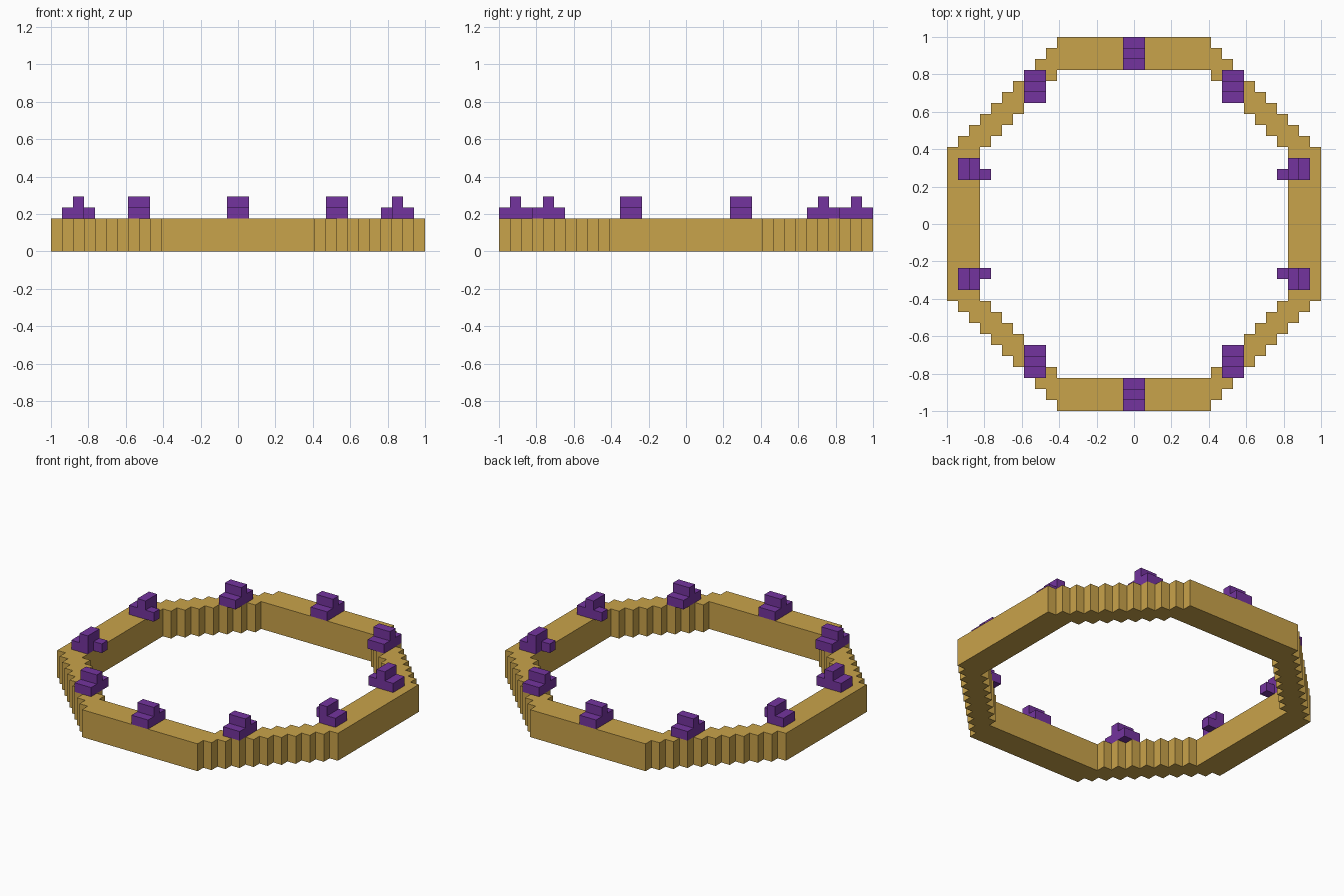
import bpy, bmesh
from mathutils import Vector

if "Cube" in bpy.data.objects:
    bpy.data.objects.remove(bpy.data.objects["Cube"])

U = 1 / 17  # one block


def material(name, color):
    m = bpy.data.materials.new(name)
    m.diffuse_color = (*color, 1)
    m.use_nodes = True
    m.node_tree.nodes["Principled BSDF"].inputs["Base Color"].default_value = m.diffuse_color
    return m


GOLD = material("gold", (0.584, 0.366, 0.069))
PURPLE = material("purple", (0.174, 0.034, 0.342))


def finish(name, bm, mat):
    bmesh.ops.recalc_face_normals(bm, faces=bm.faces[:])
    mesh = bpy.data.meshes.new(name)
    bm.to_mesh(mesh)
    bm.free()
    mesh.materials.append(mat)
    obj = bpy.data.objects.new(name, mesh)
    bpy.context.collection.objects.link(obj)
    return obj


def prism(bm, points, offset):
    """Extrude a closed profile of block coordinates along an offset."""
    face = bm.faces.new([bm.verts.new(Vector(p) * U) for p in points])
    out = bmesh.ops.extrude_face_region(bm, geom=[face], use_keep_orig=True)
    verts = [g for g in out["geom"] if isinstance(g, bmesh.types.BMVert)]
    bmesh.ops.translate(bm, verts=verts, vec=Vector(offset) * U)


def stepped_octagon(side, half):
    """Octagon outline whose diagonals are one-block stairs."""
    quarter = [(half, side)]
    x, y = half, side
    while y > half:
        y -= 1
        quarter.append((x, y))
        x += 1
        quarter.append((x, y))
    points = []
    for sx, sy, order in ((1, 1, 1), (1, -1, -1), (-1, -1, 1), (-1, 1, -1)):
        points += [(sx * a, sy * b) for a, b in quarter[::order]]
    return points


# Ring band: outer and inner outlines filled, then raised three blocks
bm = bmesh.new()
for outline in (stepped_octagon(17, 7), stepped_octagon(14, 7)):
    vs = [bm.verts.new((x * U, y * U, 0)) for x, y in outline]
    for a, b in zip(vs, vs[1:] + vs[:1]):
        bm.edges.new((a, b))
bmesh.ops.triangle_fill(bm, edges=bm.edges[:], use_beauty=True, normal=(0, 0, 1))
out = bmesh.ops.extrude_face_region(bm, geom=bm.faces[:], use_keep_orig=True)
top = [g for g in out["geom"] if isinstance(g, bmesh.types.BMVert)]
bmesh.ops.translate(bm, verts=top, vec=(0, 0, 3 * U))
finish("ring_band", bm, GOLD)


def ridge_gem(name, x, y, sy):
    """Two-block-wide stone with a raised middle ridge."""
    profile = [(0, 3), (3, 3), (3, 4), (2, 4), (2, 5), (1, 5), (1, 4), (0, 4)]
    bm = bmesh.new()
    prism(bm, [(x, sy * (y + a), z) for a, z in profile], (2, 0, 0))
    finish(name, bm, PURPLE)


def side_gem(name, sx, sy):
    """Stepped stone with a small stub overhanging the inside."""
    bm = bmesh.new()
    profile = [(14, 3), (16, 3), (16, 4), (15, 4), (15, 5), (14, 5)]
    prism(bm, [(sx * x, sy * 4, z) for x, z in profile], (0, sy * 2, 0))
    stub = [(13, 3), (14, 3), (14, 4), (13, 4)]
    prism(bm, [(sx * x, sy * 4, z) for x, z in stub], (0, sy, 0))
    finish(name, bm, PURPLE)


# Stones, mirrored front to back and left to right
for sy, end in ((-1, "front"), (1, "back")):
    ridge_gem(f"{end}_gem", -1, 14, sy)
    ridge_gem(f"{end}_left_corner_gem", -10, 11, sy)
    ridge_gem(f"{end}_right_corner_gem", 8, 11, sy)
    side_gem(f"{end}_left_side_gem", -1, sy)
    side_gem(f"{end}_right_side_gem", 1, sy)
